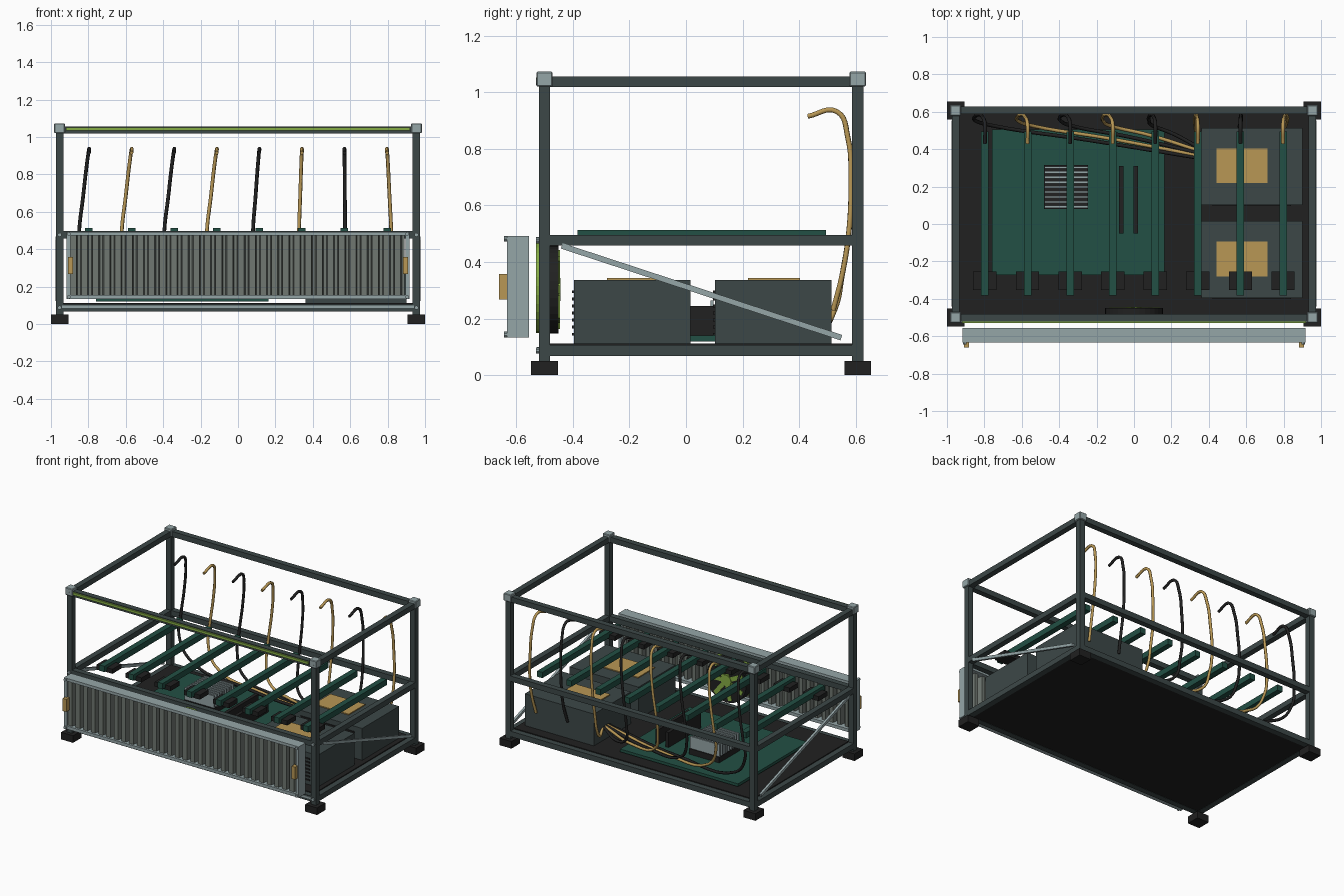
import bpy, bmesh, math
from mathutils import Vector

if "Cube" in bpy.data.objects:
    bpy.data.objects.remove(bpy.data.objects["Cube"])


def material(name, r, g, b):
    m = bpy.data.materials.new(name)
    m.use_nodes = True
    m.diffuse_color = (r, g, b, 1)
    m.node_tree.nodes["Principled BSDF"].inputs["Base Color"].default_value = (r, g, b, 1)
    return m


STEEL = material("dark steel", 0.046, 0.064, 0.064)
LIGHT = material("light alloy", 0.30, 0.38, 0.39)
SLAT = material("slat grey", 0.16, 0.185, 0.165)
BLACK = material("black rubber", 0.015, 0.015, 0.015)
GREEN = material("board green", 0.016, 0.08, 0.058)
TAN = material("brass tan", 0.48, 0.31, 0.09)
LIME = material("lime", 0.24, 0.42, 0.06)


def finish(name, bm, mat):
    me = bpy.data.meshes.new(name)
    bm.to_mesh(me)
    bm.free()
    me.materials.append(mat)
    ob = bpy.data.objects.new(name, me)
    bpy.context.collection.objects.link(ob)
    return ob


def box(name, mat, x, y, z, bevel=0):
    """Box from (low, high) ranges on each axis."""
    bm = bmesh.new()
    bmesh.ops.create_cube(bm, size=1)
    for v in bm.verts:
        v.co = Vector([(a + b) / 2 + c * (b - a) for (a, b), c in zip((x, y, z), v.co)])
    if bevel:
        bmesh.ops.bevel(bm, geom=bm.edges[:], offset=bevel, segments=1, affect='EDGES')
    return finish(name, bm, mat)


def mid(c, w):
    return (c - w / 2, c + w / 2)


def disc(name, mat, x, y, z, r, depth, sides=24):
    """Cylinder whose axis runs front to back."""
    bm = bmesh.new()
    bmesh.ops.create_cone(bm, cap_ends=True, segments=sides, radius1=r, radius2=r, depth=depth)
    for v in bm.verts:
        v.co = Vector((v.co.x + x, v.co.z + y, v.co.y + z))
    bmesh.ops.recalc_face_normals(bm, faces=bm.faces[:])
    return finish(name, bm, mat)


def tube(name, mat, points, r):
    cu = bpy.data.curves.new(name, 'CURVE')
    cu.dimensions = '3D'
    cu.bevel_depth = r
    cu.bevel_resolution = 1
    cu.resolution_u = 6
    cu.use_fill_caps = True
    s = cu.splines.new('BEZIER')
    s.bezier_points.add(len(points) - 1)
    for p, co in zip(s.bezier_points, points):
        p.co = co
        p.handle_left_type = p.handle_right_type = 'AUTO'
    cu.materials.append(mat)
    ob = bpy.data.objects.new(name, cu)
    bpy.context.collection.objects.link(ob)


# Frame: feet, posts, corner caps, rails and side braces
PX, FRONT, BACK, W = 0.954, -0.5, 0.607, 0.04
RAILS = {"bottom": 0.087, "middle": 0.477, "top": 1.037}
for x in (-PX, PX):
    for y in (FRONT, BACK):
        box("foot", BLACK, mid(x, 0.094), mid(y, 0.094), (0, 0.05))
        box("post", STEEL, mid(x, W), mid(y, W), (0.05, 1.03))
        box("corner_cap", LIGHT, mid(x, 0.058), mid(y, 0.058), (1.02, 1.073), 0.004)
    for z in RAILS.values():
        disc("frame_bolt", LIGHT, x, FRONT - 0.024, z, 0.011, 0.012, 10)
for level, z in RAILS.items():
    for x in (-PX, PX):
        box(level + "_side_rail", STEEL, mid(x, W), (FRONT + 0.02, BACK - 0.02), mid(z, 0.038))
    for y in (FRONT, BACK):
        box(level + "_cross_rail", STEEL, (0.02 - PX, PX - 0.02), mid(y, W), mid(z, 0.038))
for x in (-0.967, 0.967):
    brace = box("side_brace", LIGHT, mid(0, 0.016), mid(0, 1.04), mid(0, 0.02))
    brace.location = (x, 0.055, 0.295)
    brace.rotation_euler.x = -math.atan2(0.325, 0.99)
box("light_strip", LIME, mid(0, 1.84), (-0.53, -0.52), mid(1.043, 0.017))
box("sill_trim", LIGHT, mid(0, 1.88), (-0.526, -0.52), mid(0.093, 0.014))
box("floor_plate", BLACK, mid(0, 1.87), (-0.48, 0.587), (0.07, 0.112))

# Main board with cooler and memory sticks
box("main_board", GREEN, (-0.76, 0.162), (-0.273, 0.505), (0.12, 0.14))
box("cooler_base", BLACK, (-0.48, -0.245), (0.08, 0.315), (0.14, 0.18))
for i in range(9):
    box("cooler_fin", LIGHT, (-0.478, -0.247), mid(0.092 + i * 0.0263, 0.012), (0.18, 0.265))
for x in (-0.069, 0.01):
    box("memory_stick", BLACK, mid(x, 0.024), (-0.05, 0.31), (0.14, 0.245))

# Power supplies with labels and front vents
for y in (-0.19, 0.308):
    box("power_supply", STEEL, (0.36, 0.9), mid(y, 0.412), (0.112, 0.337))
    box("power_label", TAN, (0.44, 0.713), mid(y + 0.003, 0.185), (0.337, 0.344))
    for i in range(7):
        box("vent_bar", BLACK, (0.42, 0.84), mid(y - 0.208, 0.008), mid(0.145 + i * 0.025, 0.01))

# Card bars with end blocks, each with a cable
for i in range(8):
    x = -0.797 + i * 0.2277
    box("card_bar", GREEN, mid(x, 0.04), (-0.383, 0.495), (0.472, 0.513))
    box("bar_block", BLACK, mid(x, 0.125), (-0.353, -0.255), (0.46, 0.492))
    low = x + min(0.025, -0.052 + max(0, i - 3) * 0.0185)
    path = [(x, 0.43, 0.915), (x, 0.533, 0.932), (x - (x - low) * 0.25, 0.572, 0.84),
            (x - (x - low) * 0.6, 0.583, 0.68), (low, 0.575, 0.5), (low, 0.553, 0.36)]
    if i < 6:
        path += [(low + 0.08 * (0.34 - low), 0.525, 0.23),
                 (0.5 * (low + 0.34), 0.45 + 0.008 * i, 0.18),
                 (0.365, 0.35 + 0.012 * i, 0.2)]
    else:
        path += [(low - 0.01, 0.52, 0.23)]
    tube("power_cable", TAN if i % 2 else BLACK, path, 0.01)

# Intake fan behind the front panel
disc("fan_ring", LIME, 0, -0.525, 0.315, 0.165, 0.01, 32)
disc("fan_body", BLACK, 0, -0.485, 0.303, 0.155, 0.07, 32)
disc("fan_hub", LIME, 0, -0.448, 0.303, 0.04, 0.008, 20)
for i in range(7):
    a = i * math.tau / 7
    blade = box("fan_blade", LIME, (0.04, 0.14), mid(0, 0.006), mid(0, 0.03))
    blade.location = (0, -0.449, 0.303)
    blade.rotation_euler.y = a

# Front panel: frame, corrugated sheet, handles and bolts
PY = (-0.633, -0.555)
box("panel_top", LIGHT, mid(0, 1.836), PY, (0.472, 0.492))
box("panel_bottom", LIGHT, mid(0, 1.836), PY, (0.133, 0.155))
for s in (-1, 1):
    box("panel_side", LIGHT, mid(s * 0.907, 0.022), PY, (0.155, 0.472))
    box("panel_handle", TAN, mid(s * 0.895, 0.028), (-0.66, -0.625), (0.268, 0.357))
    for z in (0.144, 0.482):
        disc("panel_bolt", LIGHT, s * 0.905, -0.637, z, 0.01, 0.012, 10)

bm = bmesh.new()
count, x0 = 30, -0.897
pitch = -2 * x0 / count
previous = None
for k in range(count):
    for f, y in ((0, -0.618), (0.55, -0.618), (0.65, -0.585), (0.9, -0.585)):
        pair = [bm.verts.new((x0 + (k + f) * pitch, y, z)) for z in (0.152, 0.475)]
        if previous:
            bm.faces.new((previous[0], pair[0], pair[1], previous[1]))
        previous = pair
sheet = finish("corrugated_sheet", bm, SLAT)
solid = sheet.modifiers.new("thickness", 'SOLIDIFY')
solid.thickness = 0.008
solid.offset = -1
